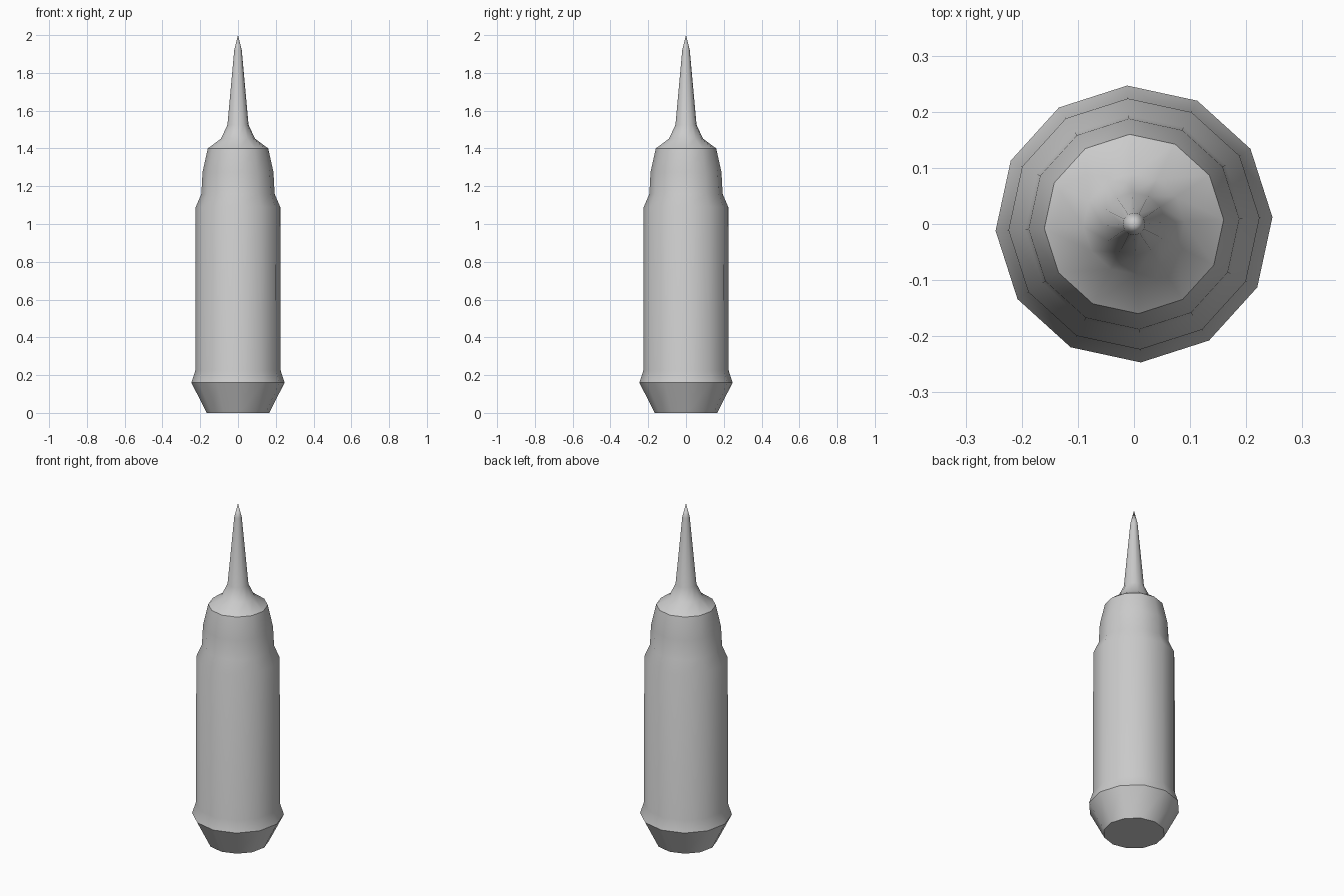
import bpy, bmesh, math

if "Cube" in bpy.data.objects:
    bpy.data.objects.remove(bpy.data.objects["Cube"])

SIDES = 12
TURN = math.radians(2.8)


def lathe(name, profile):
    """Spin (radius, height) points into a closed 12-sided solid."""
    bm = bmesh.new()
    rings = []
    for r, z in profile:
        if r == 0:
            rings.append([bm.verts.new((0, 0, z))] * SIDES)
        else:
            angles = [TURN + math.tau * i / SIDES for i in range(SIDES)]
            rings.append([bm.verts.new((r * math.cos(a), r * math.sin(a), z)) for a in angles])
    for low, high in zip(rings, rings[1:]):
        for i in range(SIDES):
            j = (i + 1) % SIDES
            corners = [low[i], low[j], high[j], high[i]]
            bm.faces.new(list(dict.fromkeys(corners)))
    bm.faces.new(rings[0][::-1])
    bmesh.ops.recalc_face_normals(bm, faces=bm.faces)
    mesh = bpy.data.meshes.new(name)
    bm.to_mesh(mesh)
    bm.free()
    obj = bpy.data.objects.new(name, mesh)
    bpy.context.collection.objects.link(obj)
    bpy.context.view_layer.objects.active = obj
    obj.select_set(True)
    bpy.ops.object.shade_smooth_by_angle(angle=math.radians(35))
    obj.select_set(False)
    return obj


# One continuous skin: tapered foot, barrel, stepped collar, flared spike
lathe("spiked_cylinder_body", [
    (0.166, 0.0), (0.247, 0.16),
    (0.226, 0.225), (0.224, 1.09),
    (0.194, 1.16), (0.188, 1.275), (0.16, 1.40),
    (0.09, 1.452), (0.056, 1.525),
    (0.02, 1.92), (0, 2.0),
])
